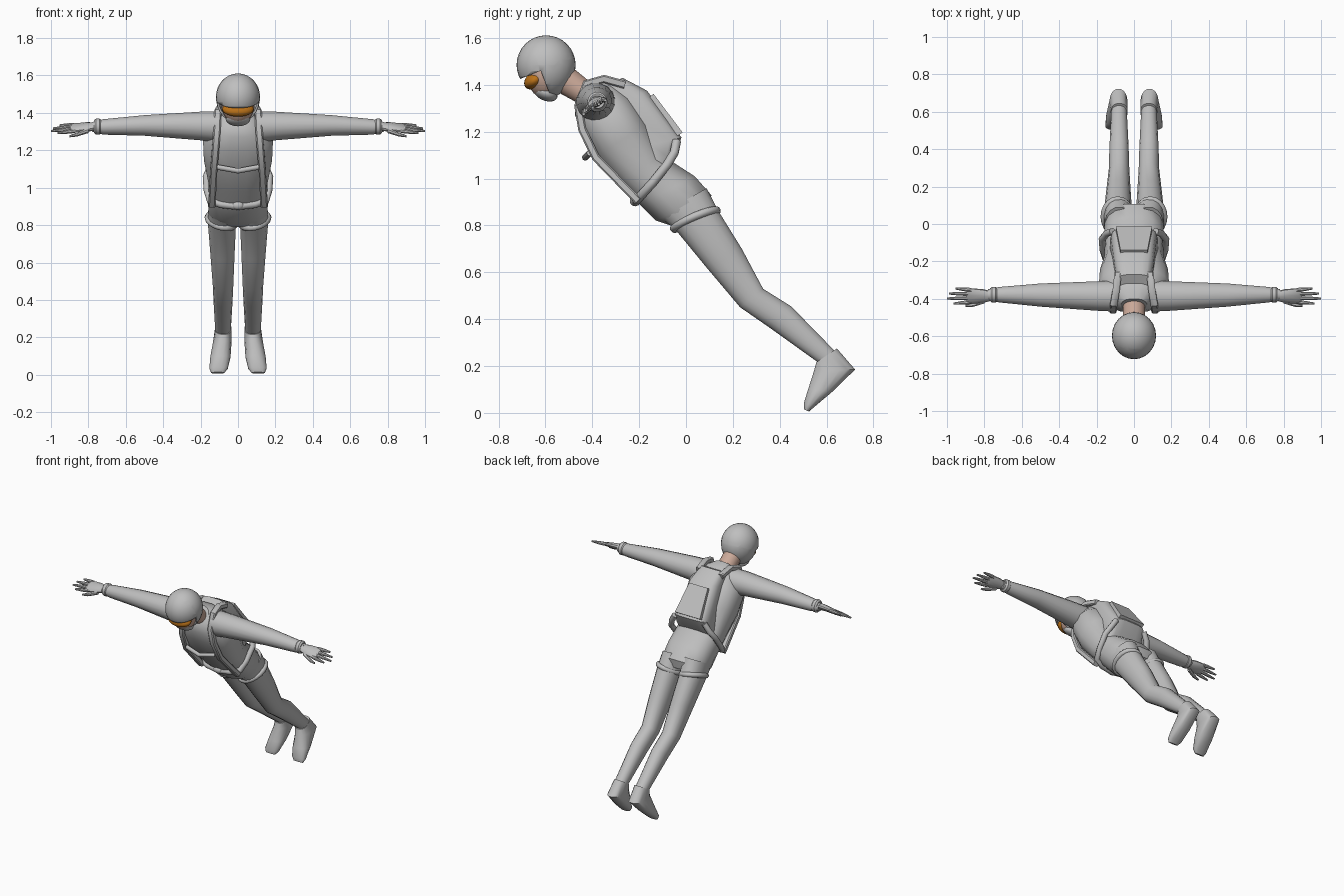
import bpy, bmesh, math
from mathutils import Vector as V, Matrix

cube = bpy.data.objects.get("Cube")
if cube:
    bpy.data.objects.remove(cube)


def material(name, r, g, b):
    m = bpy.data.materials.new(name)
    m.use_nodes = True
    m.diffuse_color = (r, g, b, 1)
    m.node_tree.nodes["Principled BSDF"].inputs["Base Color"].default_value = (r, g, b, 1)
    return m


GREY = material("suit grey", 0.52, 0.52, 0.52)
SKIN = material("skin", 0.6, 0.4, 0.32)
AMBER = material("amber lens", 0.5, 0.17, 0.01)


def finish(name, bm, mat):
    bmesh.ops.recalc_face_normals(bm, faces=bm.faces)
    me = bpy.data.meshes.new(name)
    bm.to_mesh(me)
    bm.free()
    me.materials.append(mat)
    ob = bpy.data.objects.new(name, me)
    bpy.context.collection.objects.link(ob)
    return ob


def loft(name, rings, mat=GREY, n=16, power=1.0, side=1):
    """Skin a row of rings, each given as centre and two half axes."""
    bm = bmesh.new()
    rows = []
    for c, u, v in rings:
        row = []
        for i in range(n):
            a = math.tau * (i + 0.5) / n
            ca, sa = math.cos(a), math.sin(a)
            p = V(c) + V(u) * math.copysign(abs(ca) ** power, ca) \
                + V(v) * math.copysign(abs(sa) ** power, sa)
            row.append(bm.verts.new((p.x * side, p.y, p.z)))
        rows.append(row)
    for a, b in zip(rows, rows[1:]):
        for i in range(n):
            j = (i + 1) % n
            bm.faces.new((a[i], a[j], b[j], b[i]))
    bm.faces.new(rows[0])
    bm.faces.new(rows[-1])
    return finish(name, bm, mat)


def profile(sections):
    """Rings from front y, z, back y, z, centre x and half width."""
    out = []
    for fy, fz, by, bz, cx, hw in sections:
        out.append(((cx, (fy + by) / 2, (fz + bz) / 2), (hw, 0, 0),
                    (0, (by - fy) / 2, (bz - fz) / 2)))
    return out


def strap(name, pts, width, thick, side=1):
    """Flat webbing running in the y-z plane."""
    rings = []
    for i, p in enumerate(pts):
        d = V(pts[min(i + 1, len(pts) - 1)]) - V(pts[max(i - 1, 0)])
        normal = V((0, d.z, -d.y)).normalized() * thick
        rings.append((p, (width, 0, 0), normal))
    return loft(name, rings, n=8, power=0.5, side=side)


def tube(name, pts, radius, cyclic=False, side=1):
    cu = bpy.data.curves.new(name, 'CURVE')
    cu.dimensions = '3D'
    cu.bevel_depth = radius
    cu.bevel_resolution = 2
    cu.use_fill_caps = True
    sp = cu.splines.new('POLY')
    sp.points.add(len(pts) - 1)
    for q, p in zip(sp.points, pts):
        q.co = (p[0] * side, p[1], p[2], 1)
    sp.use_cyclic_u = cyclic
    cu.materials.append(GREY)
    ob = bpy.data.objects.new(name, cu)
    bpy.context.collection.objects.link(ob)
    return ob


def ball(name, centre, radii, mat, tilt=0):
    bm = bmesh.new()
    bmesh.ops.create_uvsphere(bm, u_segments=20, v_segments=14, radius=1)
    bm.transform(Matrix.Translation(centre) @ Matrix.Rotation(tilt, 4, 'X')
                 @ Matrix.Diagonal((*radii, 1)))
    return finish(name, bm, mat)


# Torso and neck
loft("torso", profile([
    (-.475, 1.33, -.40, 1.43, 0, .07), (-.475, 1.27, -.33, 1.42, 0, .13),
    (-.45, 1.20, -.24, 1.35, 0, .19), (-.39, 1.09, -.16, 1.24, 0, .185),
    (-.29, .98, -.10, 1.10, 0, .16), (-.20, .89, .04, 1.01, 0, .16),
    (-.13, .82, .11, .93, 0, .16), (-.04, .79, .10, .87, 0, .14)]), power=.8)
loft("neck", profile([(-.57, 1.38, -.49, 1.48, 0, .06),
                      (-.46, 1.32, -.405, 1.41, 0, .06)]), SKIN)

# Head, goggles and chin cup
ball("face", (0, -.60, 1.45), (.09, .08, .11), SKIN)
ball("goggles", (0, -.645, 1.42), (.085, .05, .035), AMBER, math.radians(35))
ball("chin_cup", (0, -.60, 1.367), (.066, .055, .034), GREY, math.radians(-25))

# Helmet shell with the face opening cut out between brow and cheek flap
bm = bmesh.new()
bmesh.ops.create_uvsphere(bm, u_segments=24, v_segments=16, radius=1)
for v in bm.verts:
    drop = 1.12 if v.co.z < 0 and v.co.y > -.3 else 1
    v.co = (v.co.x * .118, v.co.y * .126 - .597, v.co.z * .126 * drop + 1.485)
corner = V((0, -.62, 1.46))
brow, flap = V((0, -.37, .93)), V((0, -.93, -.36))
for normal in (brow, flap):
    bmesh.ops.bisect_plane(bm, geom=bm.verts[:] + bm.edges[:] + bm.faces[:],
                           plane_co=corner, plane_no=normal)
opening = [f for f in bm.faces
           if (f.calc_center_median() - corner).dot(brow) < 0
           and (f.calc_center_median() - corner).dot(flap) > 0]
bmesh.ops.delete(bm, geom=opening, context='FACES')
helmet = finish("helmet", bm, GREY)
shell = helmet.modifiers.new("shell", 'SOLIDIFY')
shell.thickness = .012
shell.offset = -1

# Parachute pack and its flap
loft("pack", profile([
    (-.40, 1.37, -.27, 1.43, 0, .09), (-.34, 1.28, -.165, 1.375, 0, .105),
    (-.20, 1.13, -.018, 1.175, 0, .125), (-.17, 1.06, -.05, 1.11, 0, .13),
    (-.17, 1.0, -.12, 1.01, 0, .125)]), power=.5)
loft("pack_flap", profile([(-.16, 1.345, -.138, 1.361, 0, .075),
                           (-.04, 1.18, -.014, 1.197, 0, .1)]), n=4, power=.1)

# Belt and chest strap with buckles
strap_mid = [(-.11, -.41, 1.11), (0, -.43, 1.09), (.11, -.41, 1.11)]
tube("chest_strap", strap_mid, .014)
ball("belt_buckle", (0, -.222, .905), (.032, .018, .022), GREY)

for side, label in ((1, "left"), (-1, "right")):
    # Legs and shoes
    loft(label + "_leg", profile([
        (-.12, .84, .09, .96, .08, .078), (-.05, .785, .135, .87, .086, .077),
        (.09, .615, .24, .70, .083, .066), (.23, .45, .33, .53, .08, .056),
        (.36, .36, .45, .455, .08, .052), (.57, .21, .635, .265, .08, .042)]),
        side=side, power=.9)
    loft(label + "_shoe", profile([
        (.555, .215, .645, .275, .078, .045), (.545, .18, .723, .185, .083, .05),
        (.52, .10, .625, .09, .094, .055), (.502, .04, .55, .027, .104, .05),
        (.505, .014, .525, .006, .108, .035)]), side=side, power=.85)

    # Sleeve: x, centre y, centre z, half depth, half height
    sleeve = [(.10, -.385, 1.325, .085, .085), (.20, -.385, 1.33, .08, .078),
              (.50, -.38, 1.333, .063, .056), (.72, -.378, 1.325, .042, .042),
              (.78, -.378, 1.325, .03, .026)]
    loft(label + "_arm", [((x, y, z), (0, hy, 0), (0, 0, hz))
                          for x, y, z, hy, hz in sleeve], side=side)
    loft(label + "_cuff", [((x, -.378, 1.327), (0, r, 0), (0, 0, r))
                           for x, r in ((.73, .034), (.74, .043), (.76, .043), (.77, .034))],
         side=side)

    # Gloved hand, fingers and thumb
    loft(label + "_palm", [((x, -.385, z), V((0, .9, .45)) * w, V((0, -.45, .9)) * t)
                           for x, z, w, t in ((.76, 1.327, .026, .022), (.81, 1.325, .04, .02),
                                              (.88, 1.32, .046, .014), (.895, 1.318, .042, .008))],
         side=side, n=12)
    for k, tip in enumerate((.965, 1.0, .99, .955)):
        spread = (k - 1.5) * .024
        rings = []
        for x, fan, r in ((.87, 1, .012), ((.87 + tip) / 2, 1.12, .011), (tip, 1.25, .006)):
            off = V((0, .9, .45)) * spread * fan
            rings.append((V((x, -.385, 1.32 - (x - .87) * .08)) + off, (0, r, 0), (0, 0, r)))
        loft(f"{label}_finger_{k + 1}", rings, n=8, side=side)
    loft(label + "_thumb", [((.80, -.41, 1.305), (0, .016, 0), (0, 0, .014)),
                            ((.86, -.432, 1.285), (0, .012, 0), (0, 0, .012)),
                            ((.90, -.437, 1.275), (0, .007, 0), (0, 0, .006))], n=8, side=side)

    # Harness webbing over the shoulder
    strap(label + "_shoulder_strap", [
        (.14, -.205, .905), (.13, -.385, 1.09), (.12, -.443, 1.21), (.112, -.46, 1.31),
        (.108, -.425, 1.405), (.095, -.35, 1.425), (.085, -.26, 1.40)], .02, .018, side)

    # Belt wrapping from the front to the pack
    tube(label + "_belt", [(0, -.215, .90), (.09, -.21, .91), (.15, -.19, .93), (.165, -.14, .985),
                           (.17, -.08, 1.06), (.145, -.05, 1.11), (.115, -.04, 1.16)],
         .019, side=side)

    # Leg loop around the thigh
    loop = []
    for i in range(20):
        a = math.tau * i / 20
        ca, sa = math.cos(a), math.sin(a)
        loop.append((.088 + .074 * ca, .04 + .092 * sa, .825 + .038 * sa + .015 * ca))
    tube(label + "_leg_loop", loop, .017, True, side)

# Smooth shading that keeps the edges
bpy.ops.object.select_all(action='DESELECT')
for ob in bpy.context.collection.objects:
    if ob.type == 'MESH':
        ob.select_set(True)
        bpy.context.view_layer.objects.active = ob
bpy.ops.object.shade_smooth_by_angle(angle=math.radians(40))
